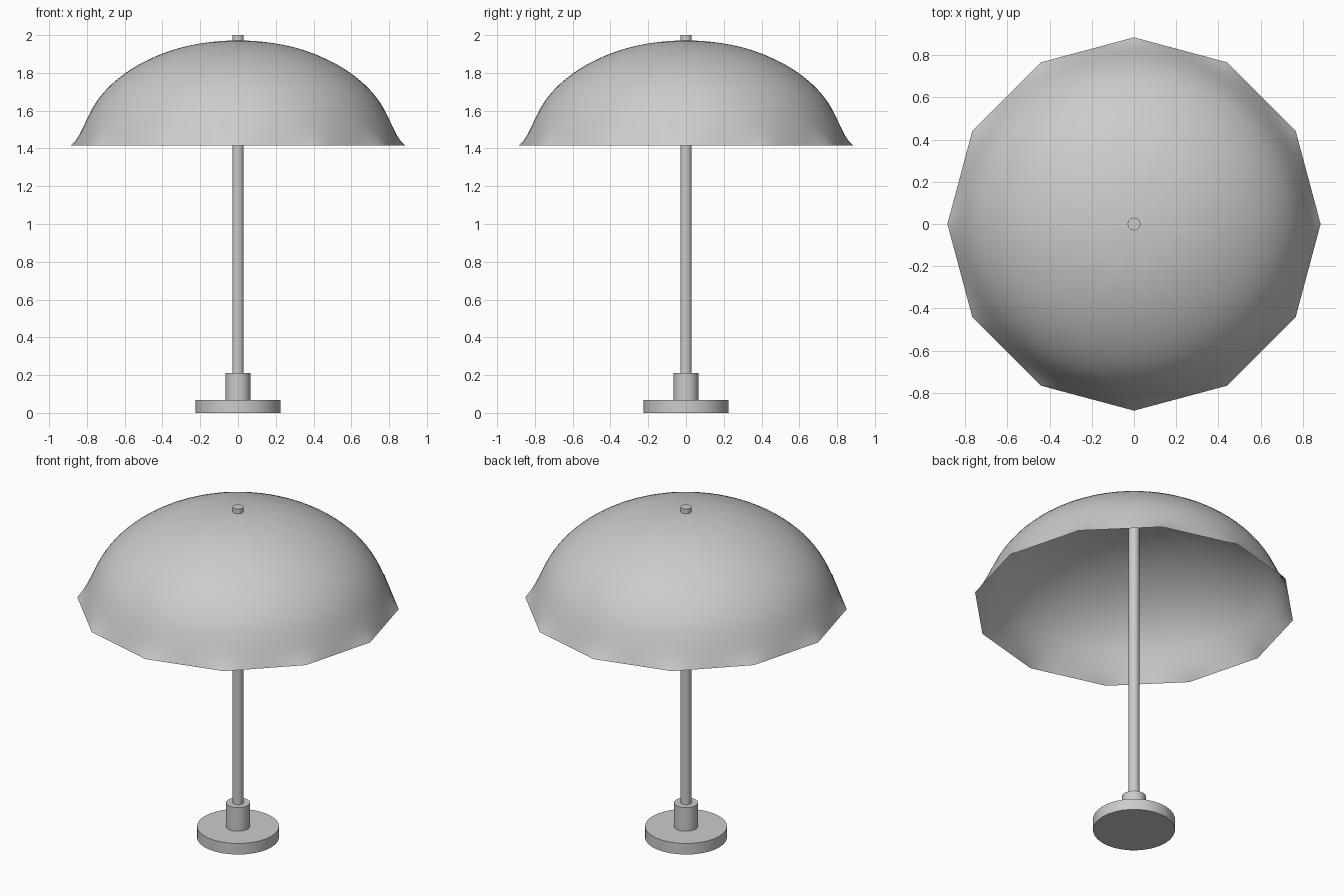
import bpy
import bmesh
from math import radians

if "Cube" in bpy.data.objects:
    bpy.data.objects.remove(bpy.data.objects["Cube"], do_unlink=True)

# One grey for the whole lamp
grey = bpy.data.materials.new("plain_grey")
grey.use_nodes = True
grey.diffuse_color = (0.6, 0.6, 0.6, 1)
grey.node_tree.nodes["Principled BSDF"].inputs["Base Color"].default_value = (0.6, 0.6, 0.6, 1)


def cylinder(name, radius, bottom, top):
    bpy.ops.mesh.primitive_cylinder_add(
        vertices=32, radius=radius, depth=top - bottom,
        location=(0, 0, (bottom + top) / 2))
    ob = bpy.context.object
    ob.name = name
    ob.data.materials.append(grey)
    bpy.ops.object.shade_smooth_by_angle(angle=radians(30))
    return ob


# Foot, collar and the rod that pokes through the shade
cylinder("base", 0.225, 0, 0.067)
cylinder("collar", 0.066, 0.067, 0.21)
cylinder("rod", 0.03, 0.067, 2.0)

# Shade: open half sphere, flattened, with a pinned twelve-cornered rim
SHADE_RADIUS, SHADE_HEIGHT, RIM_Z = 0.885, 0.569, 1.416
bm = bmesh.new()
bmesh.ops.create_uvsphere(bm, u_segments=12, v_segments=8, radius=1)
bmesh.ops.delete(bm, geom=[v for v in bm.verts if v.co.z < -0.01], context="VERTS")
crease = bm.verts.layers.float.new("crease_vert")
for v in bm.verts:
    if v.is_boundary:
        v[crease] = 1.0
bmesh.ops.scale(bm, vec=(SHADE_RADIUS, SHADE_RADIUS, SHADE_HEIGHT), verts=bm.verts)
for f in bm.faces:
    f.smooth = True
mesh = bpy.data.meshes.new("shade")
bm.to_mesh(mesh)
bm.free()
mesh.materials.append(grey)
shade = bpy.data.objects.new("shade", mesh)
shade.location.z = RIM_Z
bpy.context.collection.objects.link(shade)

# Smooth the dome while the rim corners stay sharp
sub = shade.modifiers.new("smooth_dome", "SUBSURF")
sub.levels = sub.render_levels = 3
